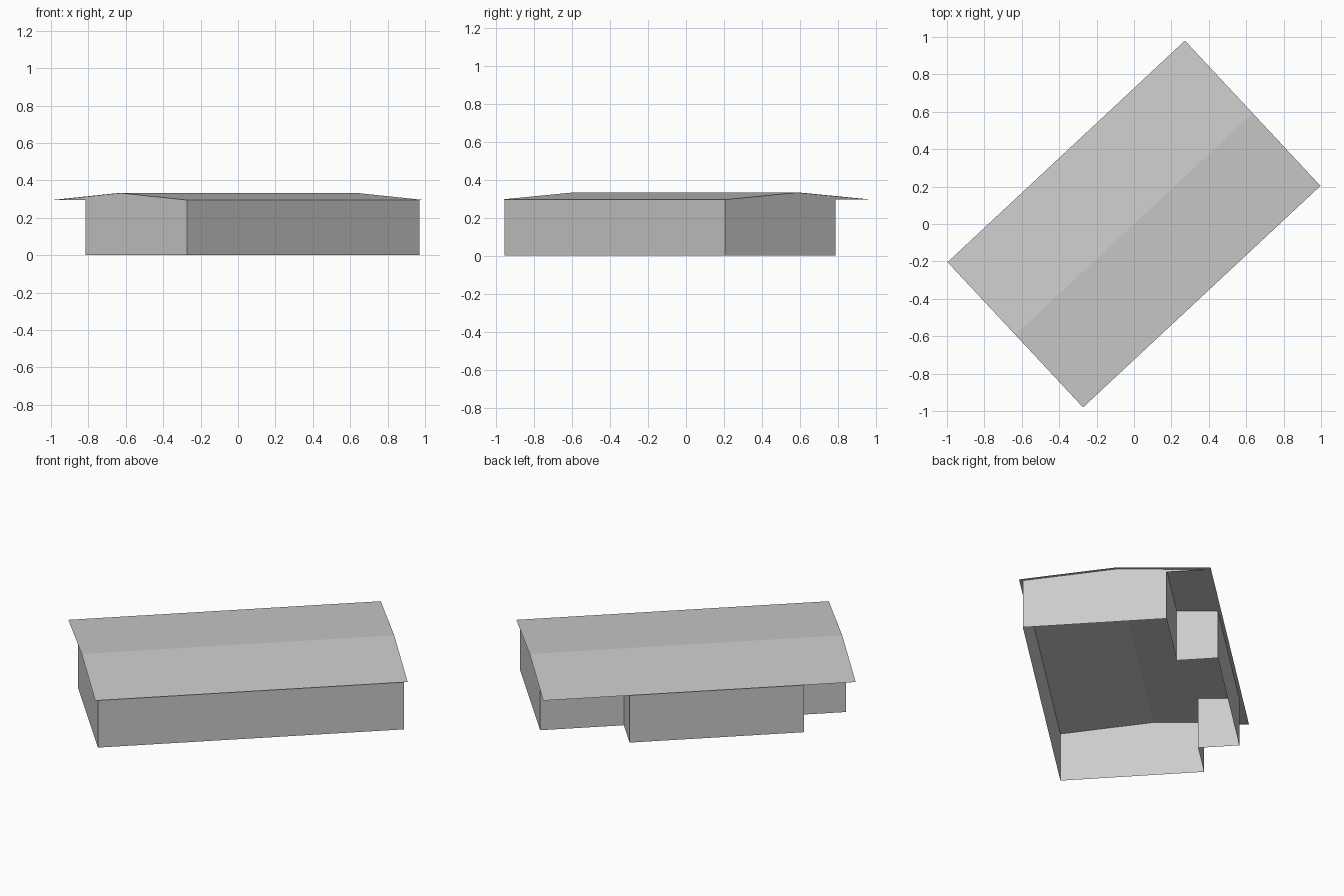
import bpy
import bmesh
import math

cube = bpy.data.objects.get("Cube")
if cube:
    bpy.data.objects.remove(cube, do_unlink=True)

ANGLE = math.atan2(1.187, 1.272)   # plan direction of the ridge
EAVE, RIDGE = 0.295, 0.333
ROOF_L, ROOF_W = 0.868, 0.531      # half length and half width of the roof
END, FRONT = 0.85, 0.512           # wall planes
RECESS, BAY_A, BAY_B = 0.284, 0.385, -0.584

grey = bpy.data.materials.new("plain grey")
grey.use_nodes = True
colour = (0.6, 0.6, 0.6, 1)
grey.diffuse_color = colour
grey.node_tree.nodes["Principled BSDF"].inputs["Base Color"].default_value = colour


def build(name, polygons):
    """Flat-faced sheet object in ridge-aligned coordinates."""
    bm = bmesh.new()
    for poly in polygons:
        bm.faces.new([bm.verts.new(p) for p in poly])
    bmesh.ops.remove_doubles(bm, verts=bm.verts, dist=0.0001)
    mesh = bpy.data.meshes.new(name)
    bm.to_mesh(mesh)
    bm.free()
    mesh.materials.append(grey)
    obj = bpy.data.objects.new(name, mesh)
    obj.rotation_euler.z = ANGLE
    bpy.context.collection.objects.link(obj)


def roof_height(v):
    return RIDGE - (RIDGE - EAVE) * abs(v) / ROOF_W


# Outer walls around the plan, with a projecting bay at the back
plan = [(-END, -FRONT), (END, -FRONT), (END, RECESS), (BAY_A, RECESS),
        (BAY_A, FRONT), (BAY_B, FRONT), (BAY_B, RECESS), (-END, RECESS)]
walls = []
for (x1, y1), (x2, y2) in zip(plan, plan[1:] + plan[:1]):
    end_wall = x1 == x2 and abs(x1) == END
    t1, t2 = (EAVE, EAVE) if end_wall else (roof_height(y1), roof_height(y2))
    walls.append([(x1, y1, 0), (x2, y2, 0), (x2, y2, t2), (x1, y1, t1)])
build("outer_walls", walls)

# Low gable over each end wall, as wide as the roof
for name, s in (("right_gable", -1), ("left_gable", 1)):
    build(name, [[(s * END, -s * ROOF_W, EAVE), (s * END, s * ROOF_W, EAVE),
                  (s * END, 0, RIDGE)]])

# Two shallow roof slopes meeting at the ridge
build("roof", [[(-s * ROOF_L, s * ROOF_W, EAVE), (-s * ROOF_L, 0, RIDGE),
                (s * ROOF_L, 0, RIDGE), (s * ROOF_L, s * ROOF_W, EAVE)][::-1]
               for s in (-1, 1)])
